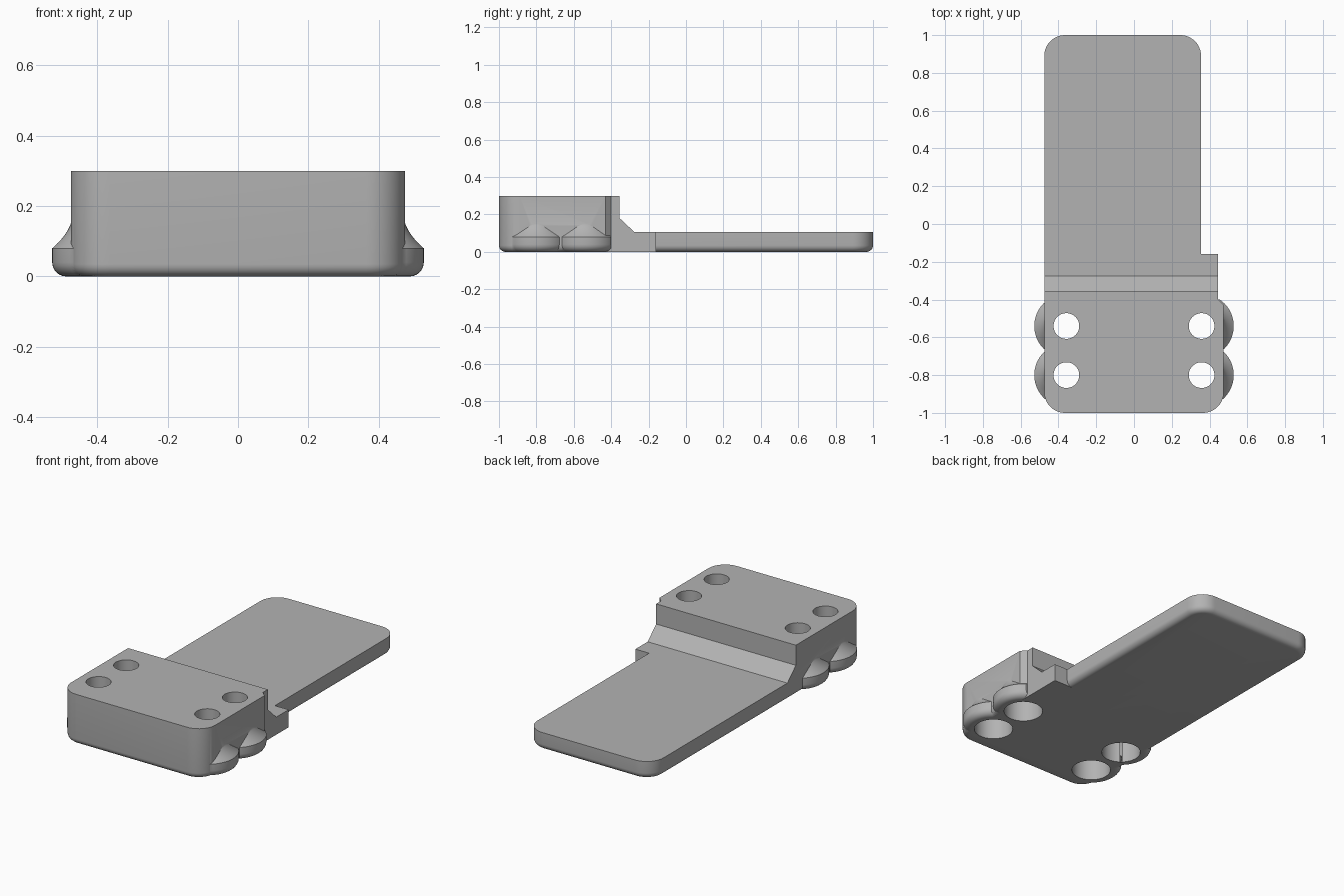
import bpy, bmesh, math
from mathutils import Matrix, Vector

cube = bpy.data.objects.get("Cube")
if cube:
    bpy.data.objects.remove(cube, do_unlink=True)

grey = bpy.data.materials.new("plain_grey")
grey.use_nodes = True
grey.diffuse_color = (0.45, 0.45, 0.45, 1)
grey.node_tree.nodes["Principled BSDF"].inputs["Base Color"].default_value = (0.45, 0.45, 0.45, 1)


def finish(name, bm):
    bmesh.ops.recalc_face_normals(bm, faces=bm.faces)
    mesh = bpy.data.meshes.new(name)
    bm.to_mesh(mesh)
    bm.free()
    mesh.materials.append(grey)
    obj = bpy.data.objects.new(name, mesh)
    bpy.context.collection.objects.link(obj)
    return obj


def prism(points, offset):
    """Extrude a closed 3D outline along an offset."""
    bm = bmesh.new()
    face = bm.faces.new([bm.verts.new(p) for p in points])
    geom = bmesh.ops.extrude_face_region(bm, geom=[face])["geom"]
    bmesh.ops.translate(bm, verts=[g for g in geom if isinstance(g, bmesh.types.BMVert)], vec=offset)
    return bm


def box(name, low, high, angle=0, pivot=(0, 0, 0)):
    bm = prism([(low[0], low[1], low[2]), (high[0], low[1], low[2]),
                (high[0], high[1], low[2]), (low[0], high[1], low[2])],
               (0, 0, high[2] - low[2]))
    bm.transform(Matrix.Translation(pivot) @ Matrix.Rotation(angle, 4, 'Z'))
    return finish(name, bm)


def turned(name, profile, x, y, steps=64):
    """Solid of revolution about a vertical axis from (radius, height) pairs."""
    bm = bmesh.new()
    rings = [[bm.verts.new((x + r * math.cos(2 * math.pi * i / steps),
                            y + r * math.sin(2 * math.pi * i / steps), z))
              for i in range(steps)] for r, z in profile]
    for a, b in zip(rings, rings[1:]):
        for i in range(steps):
            j = (i + 1) % steps
            bm.faces.new((a[i], a[j], b[j], b[i]))
    bm.faces.new(rings[0][::-1])
    bm.faces.new(rings[-1])
    return finish(name, bm)


def combine(target, tool, operation):
    mod = target.modifiers.new(tool.name, 'BOOLEAN')
    mod.operation, mod.solver, mod.object = operation, 'EXACT', tool
    bpy.context.view_layer.objects.active = target
    bpy.ops.object.modifier_apply(modifier=mod.name)
    bpy.data.objects.remove(tool, do_unlink=True)


# Main block and tongue: one outline, rounded corners, rounded bottom edge
outline = [(-0.475, -1), (0.475, -1), (0.475, -0.43), (0.44, -0.395),
           (0.355, -0.395), (0.355, 1), (-0.475, 1)]
bm = prism([(x, y, 0) for x, y in outline], (0, 0, 0.4))
corners = [e for e in bm.edges
           if abs(e.verts[0].co.z - e.verts[1].co.z) > 0.1 and abs(e.verts[0].co.y) > 0.9]
bmesh.ops.bevel(bm, geom=corners, offset=0.11, segments=12, profile=0.5, affect='EDGES')
rim = [e for e in bm.edges if all(v.co.z < 0.001 for v in e.verts)]
bmesh.ops.bevel(bm, geom=rim, offset=0.035, segments=6, profile=0.5, affect='EDGES')
plate = finish("mounting_plate", bm)

# Square tab beside the tongue
combine(plate, box("side_tab", (0.2, -0.45, 0), (0.445, -0.16, 0.4)), 'UNION')

# Flared feet around the screw positions
R = 0.17
foot = [(R - 0.04 + 0.04 * math.sin(a), 0.04 - 0.04 * math.cos(a))
        for a in (math.pi / 2 * i / 6 for i in range(7))]
foot += [(0.112 + (R - 0.112) * (1 - t) ** 2, 0.08 + 0.1 * t) for t in (i / 8 for i in range(9))]
screws = [(x, y) for x in (-0.358, 0.358) for y in (-0.54, -0.80)]
for x, y in screws:
    combine(plate, turned("screw_foot", foot, x, y), 'UNION')

# Trim the top to the stepped side profile, and the foot beside the tab
step = [(-1.2, 0.3), (-0.355, 0.3), (-0.355, 0.18), (-0.275, 0.105),
        (1.2, 0.105), (1.2, 0.6), (-1.2, 0.6)]
combine(plate, finish("step_cutter", prism([(-1, y, z) for y, z in step], (2, 0, 0))), 'DIFFERENCE')
combine(plate, box("foot_trim", (0.445, -0.4, -0.1), (0.7, 0, 0.5)), 'DIFFERENCE')

# Screw holes with wide recesses underneath
for x, y in screws:
    hole = [(0.108, -0.1), (0.108, 0.125), (0.068, 0.125), (0.068, 0.5)]
    combine(plate, turned("screw_hole", hole, x, y, 48), 'DIFFERENCE')

# Three diagonal slots in the underside
for shift, half in ((-0.085, 0.07), (0, 0.135), (0.085, 0.07)):
    d = shift / math.sqrt(2)
    combine(plate, box("slot_cutter", (-half, -0.02, -0.1), (half, 0.02, 0.04),
                       math.radians(135), (d, -0.67 + d, 0)), 'DIFFERENCE')

# Smooth shading with sharp edges kept
bpy.ops.object.select_all(action='DESELECT')
plate.select_set(True)
bpy.context.view_layer.objects.active = plate
bpy.ops.object.shade_smooth_by_angle(angle=math.radians(30))
